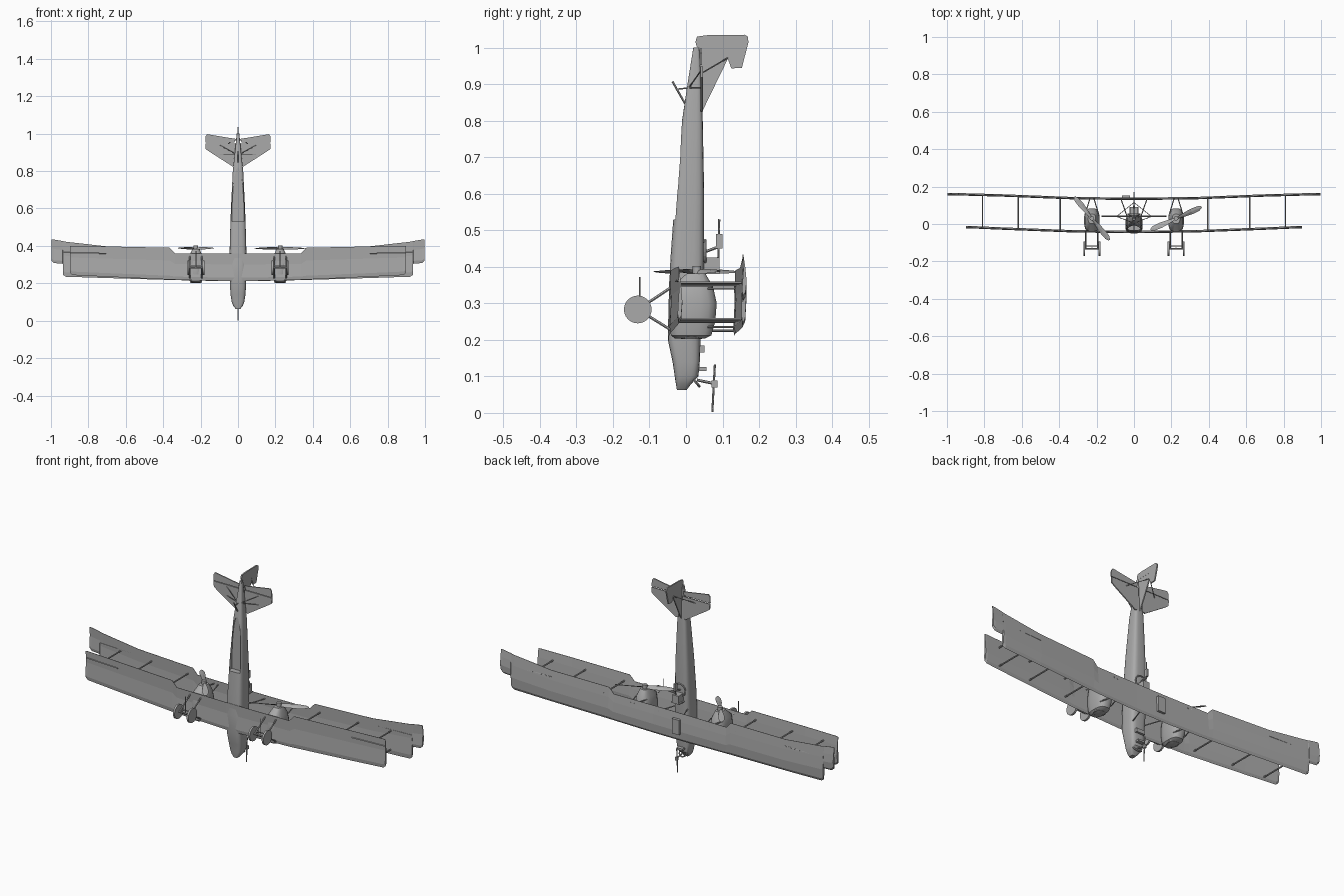
import bpy, bmesh
from math import sin, cos, pi, radians, copysign
from mathutils import Vector

cube = bpy.data.objects.get("Cube")
if cube:
    bpy.data.objects.remove(cube)

grey = bpy.data.materials.new("plain_grey")
grey.use_nodes = True
grey.diffuse_color = (0.4, 0.4, 0.4, 1)
grey.node_tree.nodes["Principled BSDF"].inputs["Base Color"].default_value = (0.4, 0.4, 0.4, 1)


def finish(name, bm, smooth=False):
    bmesh.ops.recalc_face_normals(bm, faces=bm.faces)
    mesh = bpy.data.meshes.new(name)
    bm.to_mesh(mesh)
    bm.free()
    mesh.materials.append(grey)
    ob = bpy.data.objects.new(name, mesh)
    bpy.context.collection.objects.link(ob)
    if smooth:
        bpy.ops.object.select_all(action='DESELECT')
        ob.select_set(True)
        bpy.context.view_layer.objects.active = ob
        bpy.ops.object.shade_smooth_by_angle(angle=radians(35))
    return ob


def loft(name, rings, smooth=False):
    """Skin a row of equal rings and cap both ends."""
    bm = bmesh.new()
    rows = [[bm.verts.new(p) for p in ring] for ring in rings]
    for a, b in zip(rows, rows[1:]):
        for i in range(len(a)):
            j = (i + 1) % len(a)
            bm.faces.new((a[i], a[j], b[j], b[i]))
    bm.faces.new(rows[0])
    bm.faces.new(rows[-1])
    return finish(name, bm, smooth)


def rod(name, a, b, r=0.003, sides=6, smooth=False):
    a, b = Vector(a), Vector(b)
    d = (b - a).normalized()
    u = d.orthogonal().normalized()
    v = d.cross(u)
    turn = [2 * pi * i / sides for i in range(sides)]
    return loft(name, [[p + r * (u * cos(t) + v * sin(t)) for t in turn] for p in (a, b)], smooth)


def box(name, lo, hi):
    (x0, y0, z0), (x1, y1, z1) = lo, hi
    return loft(name, [[(x0, y0, z), (x1, y0, z), (x1, y1, z), (x0, y1, z)] for z in (z0, z1)])


def plate(name, outline, axis, at, thick):
    """Thin slab from a 2D outline, across x (axis 0) or y (axis 1)."""
    def put(p, o):
        return (at + o, p[0], p[1]) if axis == 0 else (p[0], at + o, p[1])
    return loft(name, [[put(p, o) for p in outline] for o in (-thick / 2, thick / 2)])


def hull(name, sections, x0, power, sides=20):
    """Body along z from (z, half width, y min, y max) sections."""
    rings = []
    for z, w, lo, hi in sections:
        ring = []
        for i in range(sides):
            t = 2 * pi * (i + 0.5) / sides
            c, s = cos(t), sin(t)
            ring.append((x0 + w * copysign(abs(c) ** (2 / power), c),
                         (lo + hi) / 2 + (hi - lo) / 2 * copysign(abs(s) ** (2 / power), s), z))
        rings.append(ring)
    return loft(name, rings, True)


def ring(name, centre, r, tube, tilt=0.0):
    bpy.ops.mesh.primitive_torus_add(location=centre, rotation=(tilt, 0, 0), major_radius=r,
                                     minor_radius=tube, major_segments=20, minor_segments=6)
    ob = bpy.context.object
    ob.name = name
    ob.data.materials.append(grey)


# Fuselage, nose down and tail up
body = hull("fuselage", [
    (0.063, 0.012, -0.025, 0.002), (0.08, 0.026, -0.028, 0.015), (0.1, 0.034, -0.031, 0.034),
    (0.14, 0.04, -0.037, 0.038), (0.2, 0.044, -0.05, 0.04), (0.3, 0.046, -0.048, 0.047),
    (0.42, 0.044, -0.043, 0.05), (0.6, 0.038, -0.03, 0.05), (0.8, 0.028, -0.011, 0.046),
    (0.9, 0.017, 0.004, 0.042), (1.0, 0.007, 0.02, 0.036)], 0, 4)

# Ventral opening, deepest at its lower end and flush at its arched upper end
arch = [(0.033 * cos(pi * i / 10) ** 1 if i else 0.033, 0.53 + 0.29 * sin(pi * i / 10)) for i in range(11)]
deep = [(x, -0.005 - 0.012 * (z - 0.53) / 0.29 + 0.01 * (z - 0.53) / 0.29, z) for x, z in arch]
cutter = loft("ventral_cutter", [[(x, -0.08, z) for x, z in arch], deep])
cutter.hide_render = True
cutter.hide_set(True)
cut = body.modifiers.new("ventral_opening", 'BOOLEAN')
cut.operation = 'DIFFERENCE'
cut.object = cutter
bpy.context.view_layer.objects.active = body
body.select_set(True)
bpy.ops.object.modifier_apply(modifier=cut.name)
bpy.data.objects.remove(cutter)

# Wings: thin cambered section lofted over the whole span
SECTION = [(0, 0), (0.08, 0.007), (0.35, 0.01), (0.7, 0.006), (1, 0.001), (1, -0.001), (0.6, 0.001), (0.12, -0.003)]


def wing(name, stations):
    full = [(-x, a, b, y) for x, a, b, y in reversed(stations)] + stations
    loft(name, [[(x, y + h, a + (b - a) * t) for t, h in SECTION] for x, a, b, y in full])


wing("upper_wing", [
    (0.1, 0.212, 0.36, 0.132), (0.337, 0.217, 0.36, 0.135), (0.365, 0.218, 0.39, 0.136),
    (0.7, 0.228, 0.397, 0.149), (0.92, 0.235, 0.422, 0.155), (0.935, 0.245, 0.425, 0.155),
    (0.937, 0.305, 0.426, 0.155), (0.985, 0.308, 0.434, 0.156), (0.998, 0.322, 0.434, 0.156)])
wing("lower_wing", [
    (0.04, 0.212, 0.36, -0.046), (0.337, 0.219, 0.36, -0.042), (0.365, 0.22, 0.39, -0.041),
    (0.7, 0.235, 0.397, -0.028), (0.885, 0.244, 0.4, -0.02), (0.898, 0.255, 0.398, -0.02)])


def up_y(x):
    return 0.136 + 0.02 * max(0, x - 0.34) / 0.6


def low_y(x):
    return -0.041 + 0.022 * max(0, x - 0.34) / 0.55


# Tail: fin and rudder
plate("fin", [(0.035, 1.0), (0.043, 0.822), (0.116, 0.972), (0.11, 1.0)], 0, 0, 0.006)
plate("rudder", [(0.03, 1.03), (0.026, 1.015), (0.03, 1.0), (0.11, 1.0), (0.116, 0.965), (0.124, 0.943),
                 (0.153, 0.944), (0.171, 1.015), (0.169, 1.03), (0.16, 1.035), (0.06, 1.034)], 0, 0, 0.007)

for s, side in ((-1, "right"), (1, "left")):
    # Tailplane with its braces
    plate(side + "_tailplane", [(s * x, z) for x, z in (
        (0.012, 0.948), (0.175, 0.948), (0.173, 0.918), (0.155, 0.905), (0.03, 0.825), (0.012, 0.83))], 1, 0.043, 0.006)
    plate(side + "_elevator", [(s * x, z) for x, z in (
        (0.02, 0.952), (0.175, 0.952), (0.174, 0.985), (0.165, 0.997), (0.012, 0.972))], 1, 0.041, 0.006)
    rod(side + "_tail_brace_low", (s * 0.01, 0.008, 0.89), (s * 0.1, 0.043, 0.94), 0.002)
    rod(side + "_tail_brace_flat", (s * 0.01, 0.008, 0.89), (s * 0.1, 0.043, 0.89), 0.002)
    rod(side + "_tail_brace_high", (0, 0.115, 0.972), (s * 0.09, 0.043, 0.93), 0.002)

    # Wing struts and aileron hinges
    for x in (0.395, 0.62, 0.81):
        for n, z in (("front", 0.25), ("rear", 0.35)):
            z += 0.015 * (x - 0.395)
            rod(f"{side}_{n}_wing_strut", (s * x, low_y(x), z), (s * x, up_y(x) + 0.004, z), 0.004)
    rod(side + "_lower_hinge", (s * 0.7, -0.027, 0.36), (s * 0.895, -0.019, 0.362), 0.003)
    rod(side + "_upper_hinge", (s * 0.7, 0.152, 0.362), (s * 0.935, 0.158, 0.365), 0.003)

    # Centre struts between fuselage and upper wing
    for z in (0.225, 0.34):
        rod(side + "_centre_strut", (s * 0.035, 0.035, z), (s * 0.07, 0.135, z), 0.003)

    # Engine nacelle
    cx = s * 0.225
    hull(side + "_nacelle", [
        (0.203, 0.022, -0.03, 0.052), (0.212, 0.034, -0.042, 0.07), (0.25, 0.041, -0.047, 0.081),
        (0.3, 0.042, -0.047, 0.085), (0.345, 0.037, -0.04, 0.075), (0.382, 0.02, 0.002, 0.053)], cx, 2.8, 16)
    ring(side + "_radiator_ring", (cx, 0.015, 0.206), 0.027, 0.004)
    for e in (-1, 1):
        for z in (0.235, 0.34):
            rod(side + "_nacelle_strut", (cx + e * 0.034, 0.06, z), (cx + e * 0.01, 0.138, z), 0.003)

    # Pusher propeller
    hub = Vector((cx, 0.03, 0.387))
    rod(side + "_propeller_hub", hub - Vector((0, 0, 0.015)), hub + Vector((0, 0, 0.015)), 0.012, 12, True)
    angle = radians(24 if s > 0 else 129)
    for turn in (0, pi):
        out = Vector((cos(angle + turn), sin(angle + turn), 0))
        tan = Vector((-out.y, out.x, 0))
        rings = []
        for r, chord, pitch in ((0.0, 0.012, 50), (0.04, 0.024, 35), (0.09, 0.032, 20), (0.13, 0.027, 13), (0.149, 0.01, 10)):
            p = radians(pitch)
            c = tan * cos(p) + Vector((0, 0, sin(p)))
            n = out.cross(c) * 0.002
            mid = hub + out * r
            rings.append([mid - c * chord / 2, mid + n, mid + c * chord / 2, mid - n])
        loft(side + "_propeller_blade", rings)

    # Landing gear
    axle = Vector((cx, -0.132, 0.283))
    rod(side + "_axle", axle - Vector((0.046, 0, 0)), axle + Vector((0.046, 0, 0)), 0.004, 8)
    for e in (-1, 1):
        w = axle + Vector((e * 0.041, 0, 0))
        rod(side + "_wheel", w - Vector((0.005, 0, 0)), w + Vector((0.005, 0, 0)), 0.038, 24, True)
        for z in (0.225, 0.345):
            rod(side + "_gear_leg", axle + Vector((e * 0.032, 0, 0)), (cx + e * 0.032, -0.038, z), 0.004)
    rod(side + "_gear_crossbar", (cx - 0.034, -0.118, 0.292), (cx + 0.034, -0.118, 0.292), 0.003)
    rod(side + "_gear_spike", (cx, -0.127, 0.285), (cx, -0.127, 0.372), 0.002)

# Tail skid
rod("tail_skid", (0, -0.037, 0.907), (0, -0.003, 0.847), 0.003)
rod("tail_skid_stay", (0, -0.024, 0.886), (0, 0.03, 0.892), 0.002)

# Gunner positions: ring, post and barrel
ring("nose_gun_ring", (0, 0.022, 0.09), 0.022, 0.004, radians(-50))
rod("nose_gun_post", (0, 0.03, 0.09), (0, 0.078, 0.08), 0.004)
rod("nose_gun_barrel", (0, 0.072, 0.002), (0, 0.079, 0.132), 0.003)
box("nose_gun_body", (-0.005, 0.07, 0.07), (0.005, 0.086, 0.088))
ring("rear_gun_ring", (0, 0.052, 0.44), 0.032, 0.004, radians(90))
rod("rear_gun_post", (0, 0.05, 0.44), (0, 0.09, 0.455), 0.004)
rod("rear_gun_barrel", (0, 0.088, 0.41), (0, 0.091, 0.53), 0.003)
box("rear_gun_body", (-0.005, 0.082, 0.45), (0.005, 0.1, 0.49))
box("rear_screen", (-0.025, 0.04, 0.38), (0.025, 0.092, 0.385))
box("rear_fairing", (-0.018, 0.04, 0.385), (0.018, 0.092, 0.425))

# Pilot screens and the tank on the upper wing
box("pilot_screen", (-0.025, 0.035, 0.165), (0.025, 0.05, 0.185))
box("nose_screen", (-0.018, 0.03, 0.115), (0.018, 0.056, 0.125))
box("wing_tank", (-0.065, 0.138, 0.25), (-0.022, 0.153, 0.33))
